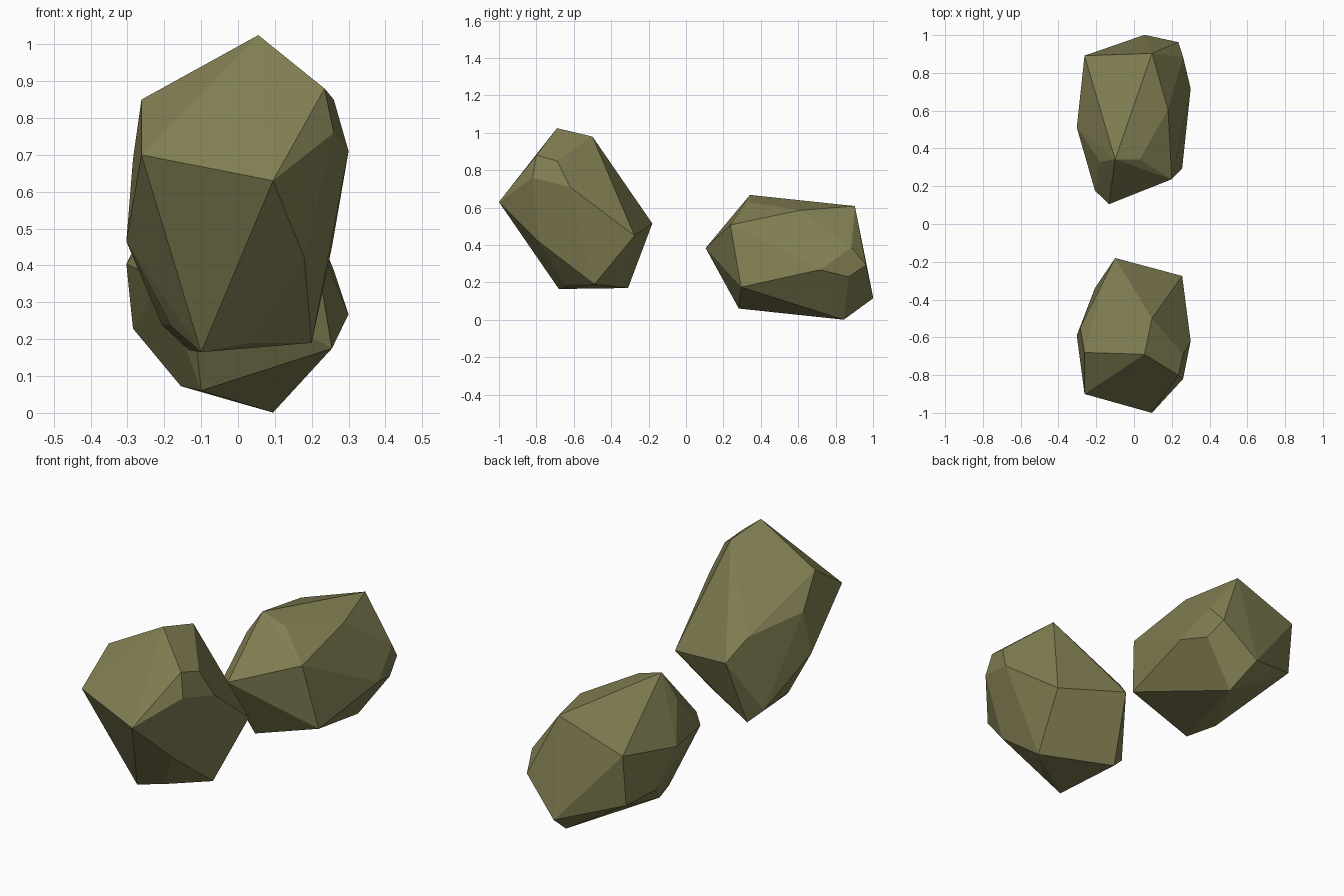
import bpy, bmesh
from math import radians

if "Cube" in bpy.data.objects:
    bpy.data.objects.remove(bpy.data.objects["Cube"])

# Corners of the chipped boulder; the faces are their convex hull
CORNERS = [
    (0.055, -0.69, 1.025), (0.095, -0.50, 0.98), (0.095, -1.0, 0.63),
    (-0.262, -0.90, 0.70), (-0.262, -0.68, 0.85), (0.235, -0.80, 0.88),
    (0.26, -0.69, 0.85), (0.26, -0.82, 0.76), (0.30, -0.62, 0.71),
    (0.255, -0.275, 0.45), (-0.10, -0.18, 0.515), (-0.303, -0.59, 0.465),
    (0.18, -0.79, 0.42), (-0.10, -0.68, 0.165), (0.03, -0.65, 0.19),
    (0.20, -0.49, 0.19), (-0.133, -0.31, 0.17), (-0.207, -0.34, 0.24),
    (-0.155, -0.29, 0.625), (-0.18, -0.58, 0.235), (-0.285, -0.55, 0.688),
]

stone = bpy.data.materials.new("olive_stone")
stone.diffuse_color = (0.22, 0.21, 0.085, 1)
stone.use_nodes = True
stone.node_tree.nodes["Principled BSDF"].inputs["Base Color"].default_value = stone.diffuse_color

# Shared rock mesh
bm = bmesh.new()
for c in CORNERS:
    bm.verts.new(c)
hull = bmesh.ops.convex_hull(bm, input=bm.verts)
loose = [v for v in bm.verts if not v.link_faces]
bmesh.ops.delete(bm, geom=loose, context='VERTS')
bmesh.ops.dissolve_limit(bm, angle_limit=radians(2), verts=bm.verts, edges=bm.edges)
bmesh.ops.recalc_face_normals(bm, faces=bm.faces)
mesh = bpy.data.meshes.new("rock")
bm.to_mesh(mesh)
bm.free()
mesh.materials.append(stone)


def place_rock(name, location=(0, 0, 0), tilt=0):
    rock = bpy.data.objects.new(name, mesh)
    rock.location = location
    rock.rotation_euler = (radians(tilt), 0, 0)
    bpy.context.collection.objects.link(rock)


# Upright rock in front, the same rock rolled over behind it
place_rock("front_rock")
place_rock("back_rock", (0, -0.226, 0.259), 229.4)
